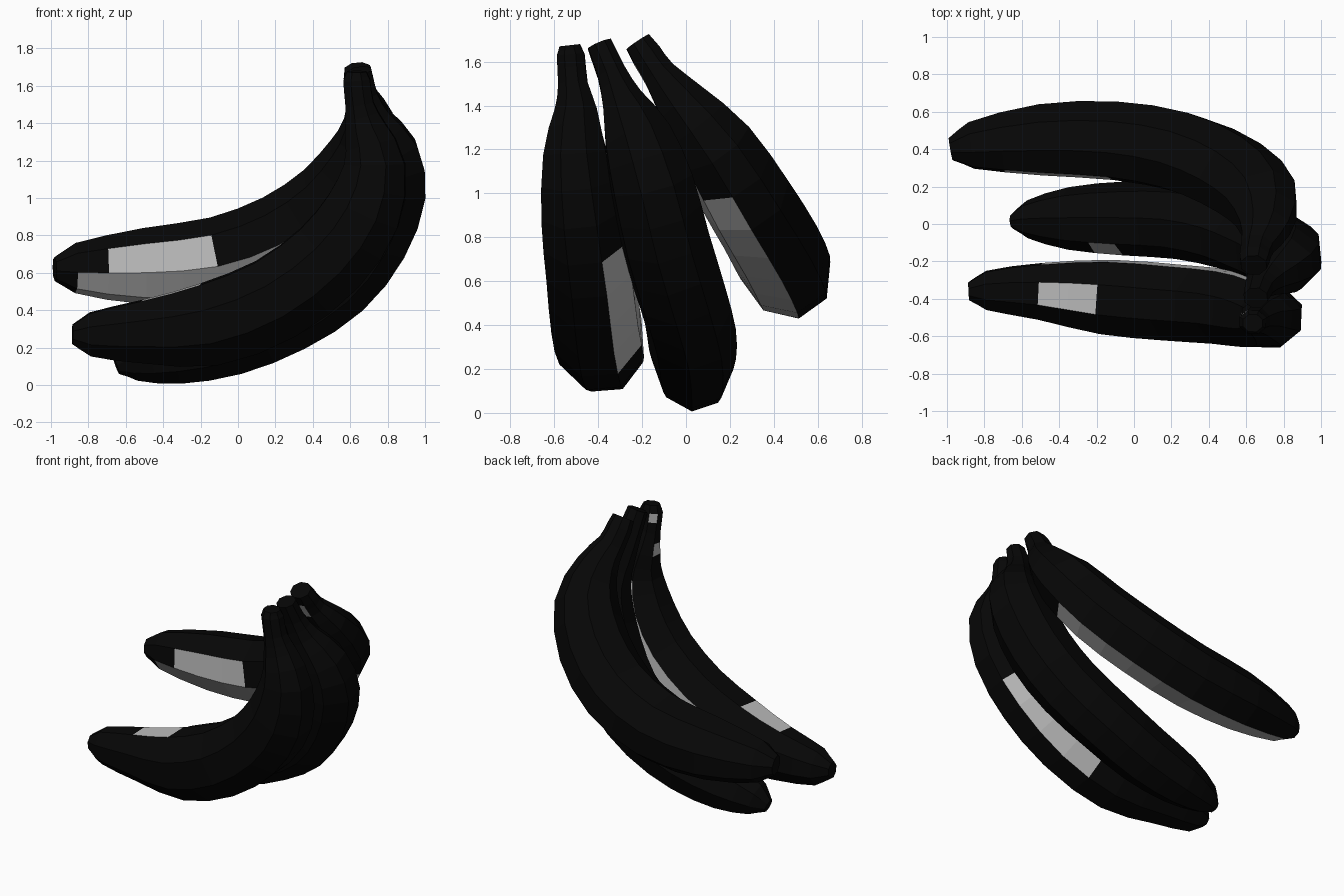
import bpy, bmesh, math
from mathutils import Vector

if "Cube" in bpy.data.objects:
    bpy.data.objects.remove(bpy.data.objects["Cube"])

SIDES = 8

peel = bpy.data.materials.new("dark_peel")
peel.diffuse_color = (0.002, 0.002, 0.002, 1)
peel.use_nodes = True
peel.node_tree.nodes["Principled BSDF"].inputs["Base Color"].default_value = peel.diffuse_color
pale = bpy.data.materials.new("grey_patch")
pale.diffuse_color = (0.5, 0.5, 0.5, 1)
pale.use_nodes = True
pale.node_tree.nodes["Principled BSDF"].inputs["Base Color"].default_value = pale.diffuse_color


def refine(rows):
    """Insert one smooth in-between row per span."""
    rows = [Vector(r) for r in rows]
    out = []
    for i in range(len(rows) - 1):
        a, b = rows[i], rows[i + 1]
        m = (a + b) / 2
        if 0 < i < len(rows) - 2:
            m = (9 * (a + b) - rows[i - 1] - rows[i + 2]) / 16
        out += [a, m]
    return out + [rows[-1]]


def banana(name, path, patches):
    """Loft faceted rings along path rows (x, y, z, radius), blossom tip to stem.
    patches: (first row, last row, first side, last side) left pale."""
    path = refine(path)
    pts = [p.to_3d() for p in path]
    mid = pts[len(pts) // 2]
    normal = (pts[0] - mid).cross(pts[-1] - mid).normalized()
    if normal.y < 0:
        normal = -normal
    bm = bmesh.new()
    rings = []
    last = len(pts) - 1
    for i, p in enumerate(pts):
        tan = (pts[min(i + 1, last)] - pts[max(i - 1, 0)]).normalized()
        side = (normal - tan * normal.dot(tan)).normalized()
        inner = side.cross(tan)              # towards the hollow of the curve
        if inner.dot(pts[0] + pts[-1] - 2 * mid) < 0:
            inner = -inner
        r = path[i][3] * 1.03
        ring = []
        for k in range(SIDES):
            a = 2 * math.pi * (k + 0.5) / SIDES
            ring.append(bm.verts.new(p + side * (r * 0.97 * math.cos(a))
                                     + inner * (r * 1.1 * math.sin(a))))
        rings.append(ring)
    for i in range(last):
        for k in range(SIDES):
            n = (k + 1) % SIDES
            f = bm.faces.new((rings[i][k], rings[i][n], rings[i + 1][n], rings[i + 1][k]))
            if any(a <= i / 2 < b and c <= k <= d for a, b, c, d in patches):
                f.material_index = 1
    bm.faces.new(rings[0])
    bm.faces.new(rings[-1])
    bmesh.ops.recalc_face_normals(bm, faces=bm.faces)
    mesh = bpy.data.meshes.new(name)
    bm.to_mesh(mesh)
    bm.free()
    mesh.materials.append(peel)
    mesh.materials.append(pale)
    obj = bpy.data.objects.new(name, mesh)
    bpy.context.collection.objects.link(obj)
    return obj


# front banana
banana("front_banana", [
    (-0.885, -0.36, 0.27, 0.05), (-0.79, -0.355, 0.27, 0.11), (-0.5, -0.36, 0.285, 0.16),
    (-0.15, -0.39, 0.325, 0.21), (0.20, -0.42, 0.46, 0.215), (0.49, -0.445, 0.68, 0.21),
    (0.67, -0.48, 0.93, 0.195), (0.73, -0.505, 1.18, 0.155), (0.68, -0.50, 1.37, 0.105),
    (0.65, -0.515, 1.50, 0.072), (0.635, -0.525, 1.63, 0.068), (0.635, -0.53, 1.675, 0.05)],
    [(2, 3, 1, 1), (3.5, 5.5, 6, 6), (2, 7, 7, 7), (8, 8.5, 1, 1), (9.5, 10, 0, 0)])

# middle banana
banana("middle_banana", [
    (-0.65, 0.015, 0.10, 0.04), (-0.57, 0.025, 0.13, 0.10), (-0.35, 0.03, 0.185, 0.165),
    (-0.05, 0.03, 0.265, 0.195), (0.25, 0.02, 0.395, 0.205), (0.51, -0.03, 0.57, 0.21),
    (0.69, -0.10, 0.80, 0.21), (0.79, -0.16, 1.05, 0.20), (0.785, -0.22, 1.25, 0.165),
    (0.71, -0.29, 1.42, 0.10), (0.67, -0.34, 1.55, 0.07), (0.65, -0.395, 1.68, 0.06)],
    [(2.5, 3, 2, 2)])

# back banana
banana("back_banana", [
    (-0.98, 0.40, 0.62, 0.06), (-0.87, 0.42, 0.625, 0.125), (-0.5, 0.45, 0.635, 0.19),
    (-0.10, 0.445, 0.675, 0.21), (0.25, 0.385, 0.80, 0.215), (0.52, 0.27, 0.99, 0.21),
    (0.68, 0.13, 1.22, 0.185), (0.70, -0.02, 1.41, 0.125), (0.66, -0.12, 1.54, 0.082),
    (0.645, -0.18, 1.63, 0.075), (0.64, -0.22, 1.69, 0.065)],
    [(1, 5.5, 4, 4), (1, 6, 3, 3), (1.5, 3, 2, 2), (8, 9, 3, 3)])
